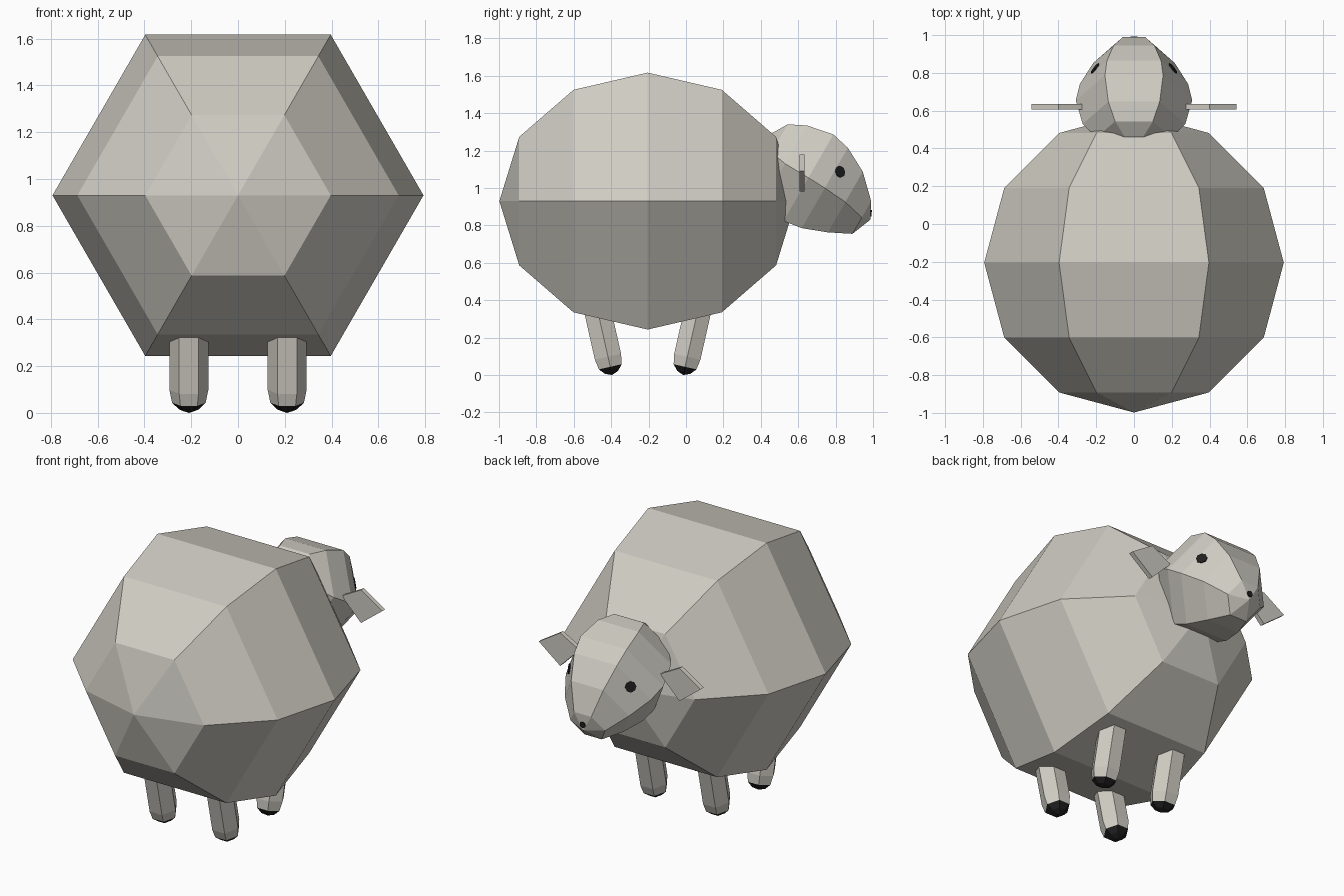
import bpy, bmesh, math
from mathutils import Vector
from mathutils.bvhtree import BVHTree

if "Cube" in bpy.data.objects:
    bpy.data.objects.remove(bpy.data.objects["Cube"])


def material(name, rgb):
    m = bpy.data.materials.new(name)
    m.diffuse_color = (*rgb, 1)
    m.use_nodes = True
    m.node_tree.nodes["Principled BSDF"].inputs["Base Color"].default_value = m.diffuse_color
    return m


WOOL = material("warm wool grey", (0.62, 0.60, 0.54))
BLACK = material("black", (0.014, 0.014, 0.014))


def finish(bm, name, mats):
    bmesh.ops.recalc_face_normals(bm, faces=bm.faces[:])
    me = bpy.data.meshes.new(name)
    bm.to_mesh(me)
    for m in mats:
        me.materials.append(m)
    ob = bpy.data.objects.new(name, me)
    bpy.context.collection.objects.link(ob)
    return ob


def loft(start, rings, end, up, dark=0):
    """Six-sided skin through (centre, radius) rings, closed to a point at both ends.
    The first `dark` bands get the second material."""
    bm = bmesh.new()
    up = Vector(up).normalized()
    loops = []
    for c, r in rings:
        loops.append([bm.verts.new(Vector(c) + Vector((1, 0, 0)) * r * math.cos(k * math.pi / 3)
                                   + up * r * math.sin(k * math.pi / 3)) for k in range(6)])
    a, b = bm.verts.new(start), bm.verts.new(end)
    for k in range(6):
        j = (k + 1) % 6
        bm.faces.new((a, loops[0][k], loops[0][j])).material_index = int(dark > 0)
        for i in range(len(loops) - 1):
            f = bm.faces.new((loops[i][k], loops[i + 1][k], loops[i + 1][j], loops[i][j]))
            f.material_index = int(i + 1 < dark)
        bm.faces.new((b, loops[-1][j], loops[-1][k]))
    return bm


# Woolly body: six-sided sphere lying along y
R, CY, CZ = 0.793, -0.205, 0.93
rings = [((0, CY - R * math.cos(t), CZ), R * math.sin(t)) for t in [math.pi * i / 6 for i in range(1, 6)]]
finish(loft((0, CY - R, CZ), rings, (0, CY + R, CZ), (0, 0, 1)), "body", [WOOL])

# Head: egg shape tipped downwards
head_rings = [((0, 0.42, 1.22), 0.10), ((0, 0.457, 1.19), 0.20), ((0, 0.53, 1.13), 0.272),
              ((0, 0.655, 1.055), 0.308), ((0, 0.742, 1.0), 0.286), ((0, 0.852, 0.925), 0.216),
              ((0, 0.94, 0.842), 0.116)]
head = loft((0, 0.40, 1.235), head_rings, (0, 0.985, 0.83), (0, 0.5, 0.87))
finish(head, "head", [WOOL])
tree = BVHTree.FromBMesh(head)


# Eyes and nose: thin discs laid on the head surface
def spot(name, at, radius):
    p, n, _, _ = tree.find_nearest(Vector(at))
    if n.dot(p - Vector((0, 0.7, 1.03))) < 0:
        n = -n
    bm = bmesh.new()
    bmesh.ops.create_cone(bm, cap_ends=True, segments=8, radius1=radius, radius2=radius, depth=0.008)
    ob = finish(bm, name, [BLACK])
    ob.rotation_mode = 'QUATERNION'
    ob.rotation_quaternion = n.to_track_quat('Z', 'Y')
    ob.location = p + n * 0.002


spot("nose", (0, 0.99, 0.865), 0.018)

for side, sx in (("left", -1), ("right", 1)):
    spot(side + "_eye", (sx * 0.22, 0.835, 1.09), 0.032)

    # Ear: flat diamond plate
    bm = bmesh.new()
    shape = [(0.27, 1.11), (0.40, 0.98), (0.543, 1.09), (0.40, 1.18)]
    face = bm.faces.new([bm.verts.new((sx * x, 0.606, z)) for x, z in shape])
    ext = bmesh.ops.extrude_face_region(bm, geom=[face])
    bmesh.ops.translate(bm, vec=(0, 0.028, 0), verts=[v for v in ext["geom"] if isinstance(v, bmesh.types.BMVert)])
    if face.is_valid and len(bm.faces) == 5:
        bmesh.ops.holes_fill(bm, edges=bm.edges[:])
    finish(bm, side + "_ear", [WOOL])

    # Legs: splayed six-sided posts with dark hooves
    for end, y, lean in (("front", -0.395, -0.22), ("back", -0.015, 0.22)):
        foot = Vector((sx * 0.21, y, 0))
        axis = Vector((0, lean, 0.975)).normalized()
        prof = [(0.015, 0.042), (0.045, 0.072), (0.10, 0.083), (0.45, 0.083)]
        leg = loft(foot, [(foot + axis * s, r) for s, r in prof], foot + axis * 0.52,
                   (0, axis.z, -axis.y), dark=2)
        finish(leg, f"{side}_{end}_leg", [WOOL, BLACK])
